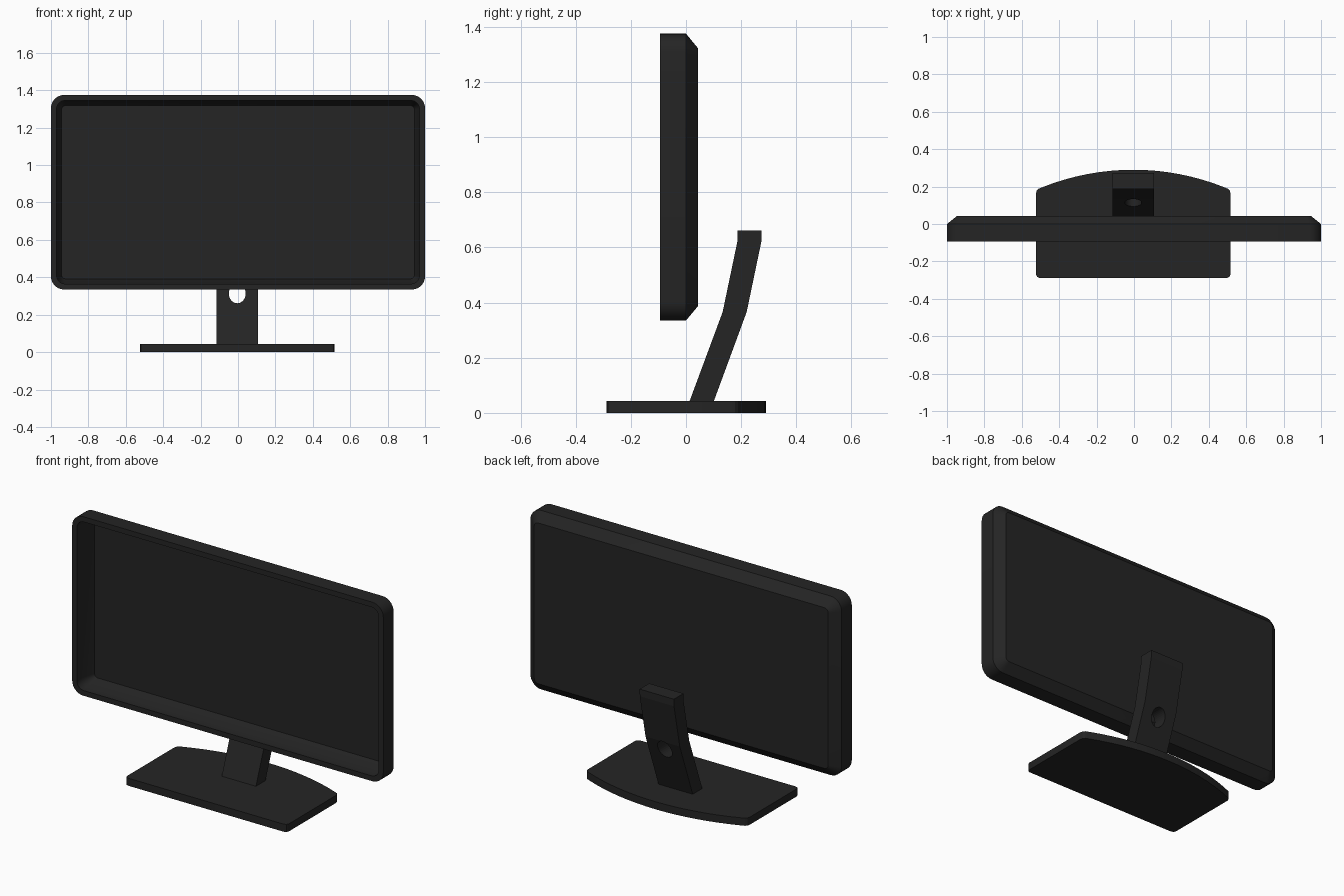
import bpy, bmesh, math

if "Cube" in bpy.data.objects:
    bpy.data.objects.remove(bpy.data.objects["Cube"])

DARK = bpy.data.materials.new("dark_plastic")
DARK.diffuse_color = (0.018, 0.018, 0.018, 1)
DARK.use_nodes = True
DARK.node_tree.nodes["Principled BSDF"].inputs["Base Color"].default_value = DARK.diffuse_color
CX, CZ = -0.004, 0.855      # stand centre x, screen centre z


def finish(bm, name):
    bmesh.ops.recalc_face_normals(bm, faces=bm.faces)
    mesh = bpy.data.meshes.new(name)
    bm.to_mesh(mesh)
    bm.free()
    mesh.materials.append(DARK)
    ob = bpy.data.objects.new(name, mesh)
    bpy.context.collection.objects.link(ob)
    return ob


def smooth(ob):
    bpy.ops.object.select_all(action='DESELECT')
    ob.select_set(True)
    bpy.context.view_layer.objects.active = ob
    bpy.ops.object.shade_smooth_by_angle(angle=math.radians(25))


def rounded_rect(hx, hz, r, y, n=7):
    pts = []
    for k, (sx, sz) in enumerate([(1, 1), (-1, 1), (-1, -1), (1, -1)]):
        for i in range(n + 1):
            a = math.pi / 2 * (k + i / n)
            pts.append((sx * (hx - r) + r * math.cos(a), y,
                        CZ + sz * (hz - r) + r * math.sin(a)))
    return pts


def loft(name, rings, cap_start=False, cap_end=False):
    bm = bmesh.new()
    loops = [[bm.verts.new(p) for p in ring] for ring in rings]
    for a, b in zip(loops, loops[1:]):
        for i in range(len(a)):
            j = (i + 1) % len(a)
            bm.faces.new((a[i], a[j], b[j], b[i]))
    if cap_start:
        bm.faces.new(loops[0])
    if cap_end:
        bm.faces.new(loops[-1])
    return finish(bm, name)


# Screen casing: chamfered back, straight sides, bezel and recessed inner wall
casing = loft("screen_casing", [
    rounded_rect(0.945, 0.467, 0.025, 0.044),
    rounded_rect(1.0, 0.52, 0.07, 0.0),
    rounded_rect(1.0, 0.52, 0.07, -0.094),
    rounded_rect(0.97, 0.49, 0.045, -0.094),
    rounded_rect(0.97, 0.49, 0.045, -0.05),
    rounded_rect(0.943, 0.463, 0.02, 0.03),
], cap_start=True, cap_end=True)
smooth(casing)

# Base plate: straight front and sides, bowed rear edge
half = [(0.50, -0.289), (0.514, -0.283), (0.52, -0.27), (0.52, 0.163),
        (0.516, 0.178), (0.507, 0.188)]
R, A = 1.311, math.asin(0.49 / 1.311)
half += [(R * math.sin(A * (1 - i / 8)), 0.29 - R + R * math.cos(A * (1 - i / 8)))
         for i in range(9)]
outline = half + [(-x, y) for x, y in reversed(half[:-1])]
base = loft("base_plate", [[(x + CX, y, z) for x, y in outline] for z in (0, 0.044)],
            cap_start=True, cap_end=True)
smooth(base)

# Neck: bent side profile extruded across x
profile = [(0.012, 0.04), (0.133, 0.366), (0.186, 0.62), (0.187, 0.662),
           (0.274, 0.662), (0.273, 0.62), (0.22, 0.366), (0.1, 0.04)]
neck = loft("stand_neck", [[(CX + s * 0.11, y, z) for y, z in profile] for s in (-1, 1)],
            cap_start=True, cap_end=True)

# Oval cable hole through the neck
N = 32
cutter = loft("cable_hole_cutter", [
    [(CX + 0.045 * math.cos(2 * math.pi * i / N), y,
      0.314 + 0.053 * math.sin(2 * math.pi * i / N)) for i in range(N)]
    for y in (-0.05, 0.4)], cap_start=True, cap_end=True)
cutter.hide_render = True
cutter.hide_set(True)
hole = neck.modifiers.new("cable_hole", 'BOOLEAN')
hole.operation = 'DIFFERENCE'
hole.solver = 'EXACT'
hole.object = cutter
